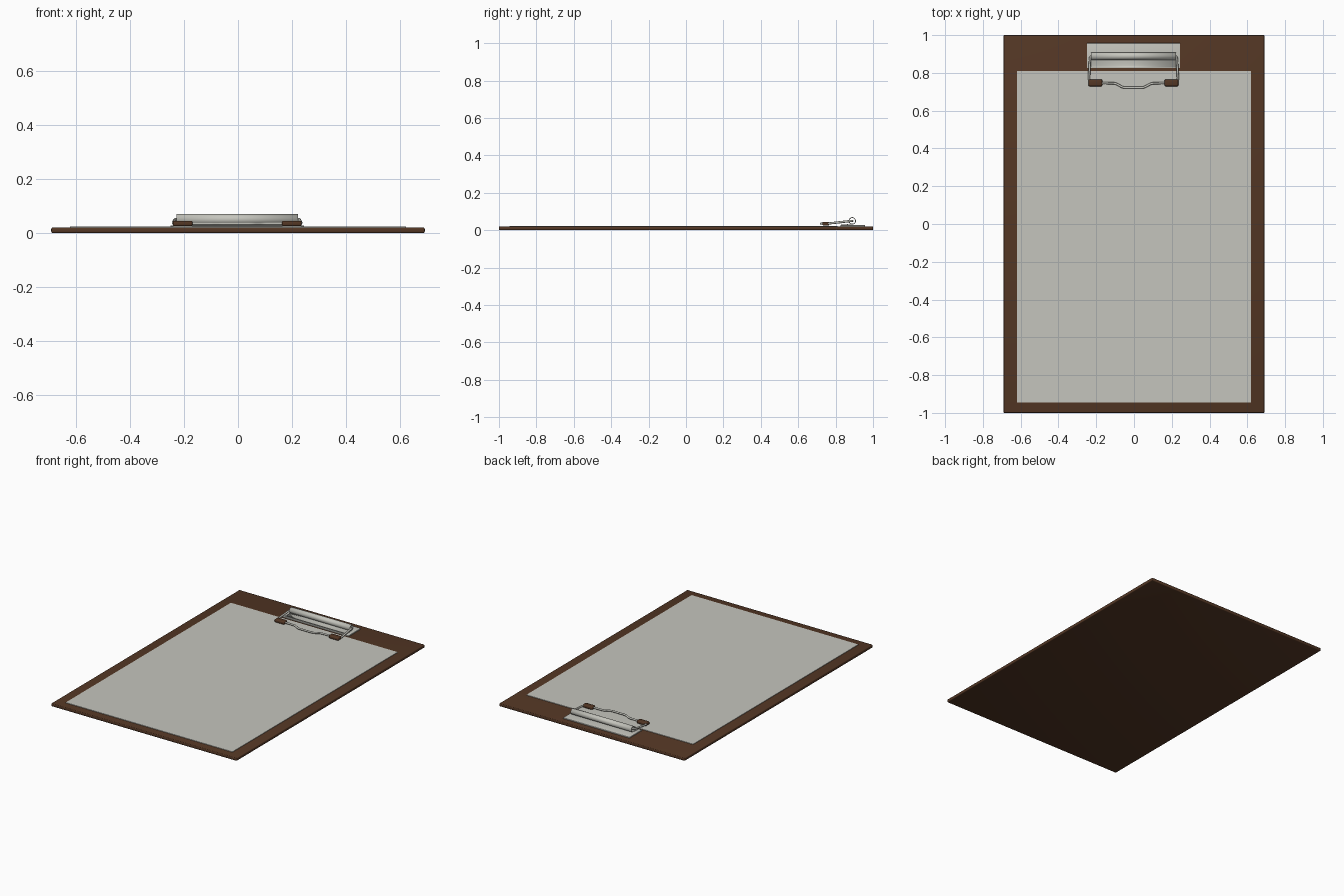
import bpy, bmesh, math
from mathutils import Vector

if "Cube" in bpy.data.objects:
    bpy.data.objects.remove(bpy.data.objects["Cube"])

CX = -0.003  # the clip sits a hair left of centre


def material(name, rgb):
    m = bpy.data.materials.new(name)
    m.diffuse_color = (*rgb, 1)
    m.use_nodes = True
    m.node_tree.nodes["Principled BSDF"].inputs["Base Color"].default_value = m.diffuse_color
    return m


BROWN = material("dark_brown", (0.088, 0.038, 0.018))
PAPER = material("paper_grey", (0.56, 0.56, 0.51))
METAL = material("clip_grey", (0.56, 0.56, 0.51))


def finish(ob, mat, smooth=True):
    ob.data.materials.append(mat)
    if smooth:
        bpy.ops.object.select_all(action='DESELECT')
        ob.select_set(True)
        bpy.context.view_layer.objects.active = ob
        bpy.ops.object.shade_smooth_by_angle(angle=math.radians(40))
    return ob


def from_bmesh(name, bm):
    bmesh.ops.recalc_face_normals(bm, faces=bm.faces)
    me = bpy.data.meshes.new(name)
    bm.to_mesh(me)
    bm.free()
    ob = bpy.data.objects.new(name, me)
    bpy.context.collection.objects.link(ob)
    return ob


def box(name, x, y, z, mat, bevel=0.0):
    bm = bmesh.new()
    bmesh.ops.create_cube(bm, size=1)
    for v in bm.verts:
        for i, (a, b) in enumerate((x, y, z)):
            v.co[i] = a if v.co[i] < 0 else b
    if bevel:
        bmesh.ops.bevel(bm, geom=bm.edges[:], offset=bevel, segments=3,
                        profile=0.5, affect='EDGES')
    return finish(from_bmesh(name, bm), mat)


def sheet(name, profile, x0, x1, thick, mat, closed=False):
    """Sheet metal: a (y, z) profile run along x and thickened."""
    bm = bmesh.new()
    rows = [[bm.verts.new((x, y, z)) for y, z in profile] for x in (x0, x1)]
    n = len(profile)
    for i in range(n if closed else n - 1):
        j = (i + 1) % n
        bm.faces.new((rows[0][i], rows[0][j], rows[1][j], rows[1][i]))
    ob = from_bmesh(name, bm)
    mod = ob.modifiers.new("thickness", 'SOLIDIFY')
    mod.thickness = thick
    mod.offset = 0
    return finish(ob, mat)


def wire(name, pts, radius, mat):
    cu = bpy.data.curves.new(name, 'CURVE')
    cu.dimensions = '3D'
    cu.bevel_depth = radius
    cu.bevel_resolution = 3
    cu.use_fill_caps = True
    sp = cu.splines.new('POLY')
    # round each corner with a short quadratic arc
    path = [Vector(pts[0])]
    for a, b, c in zip(pts, pts[1:], pts[2:]):
        a, b, c = Vector(a), Vector(b), Vector(c)
        r = min(0.014, (a - b).length * 0.45, (c - b).length * 0.45)
        p, q = b + (a - b).normalized() * r, b + (c - b).normalized() * r
        for k in range(5):
            t = k / 4
            path.append(p * (1 - t) ** 2 + b * 2 * t * (1 - t) + q * t * t)
    path.append(Vector(pts[-1]))
    sp.points.add(len(path) - 1)
    for s, p in zip(sp.points, path):
        s.co = (*p, 1)
    ob = bpy.data.objects.new(name, cu)
    bpy.context.collection.objects.link(ob)
    bpy.ops.object.select_all(action='DESELECT')
    ob.select_set(True)
    bpy.context.view_layer.objects.active = ob
    bpy.ops.object.convert(target='MESH')
    return finish(bpy.context.view_layer.objects.active, mat)


# Board and paper
box("board", (-0.69, 0.69), (-1, 1), (0, 0.02), BROWN, 0.005)
box("paper", (-0.62, 0.62), (-0.945, 0.81), (0.019, 0.0235), PAPER)

# Clip base plate
box("clip_base_plate", (CX - 0.247, CX + 0.247), (0.825, 0.957),
    (0.019, 0.027), METAL, 0.002)

# Rolled hinge tube
TY, TZ, TR = 0.889, 0.050, 0.0175
ring = [(TY + TR * math.cos(k * math.tau / 24), TZ + TR * math.sin(k * math.tau / 24))
        for k in range(24)]
sheet("hinge_tube", ring, CX - 0.225, CX + 0.225, 0.004, METAL, closed=True)

# Clamping flap from the tube down to a small curled lip
flap = [(0.889, 0.0325), (0.872, 0.031), (0.852, 0.0295), (0.838, 0.029),
        (0.832, 0.030), (0.829, 0.034)]
sheet("clamp_flap", flap, CX - 0.225, CX + 0.225, 0.003, METAL)

# Bent wire lever: half path mirrored about the clip centre
half = [(0.19, TY, TZ), (0.229, TY, TZ), (0.236, 0.765, 0.036),
        (0.222, 0.747, 0.035), (0.095, 0.745, 0.035), (0.055, 0.722, 0.035)]
pts = [(CX + x, y, z) for x, y, z in half]
pts += [(CX - x, y, z) for x, y, z in reversed(half)]
wire("wire_lever", pts, 0.006, METAL)

# Rubber grips on the wire
for side, s in (("left", -1), ("right", 1)):
    xs = sorted((CX + s * 0.165, CX + s * 0.238))
    box(side + "_grip", xs, (0.729, 0.766), (0.025, 0.045), BROWN, 0.006)
